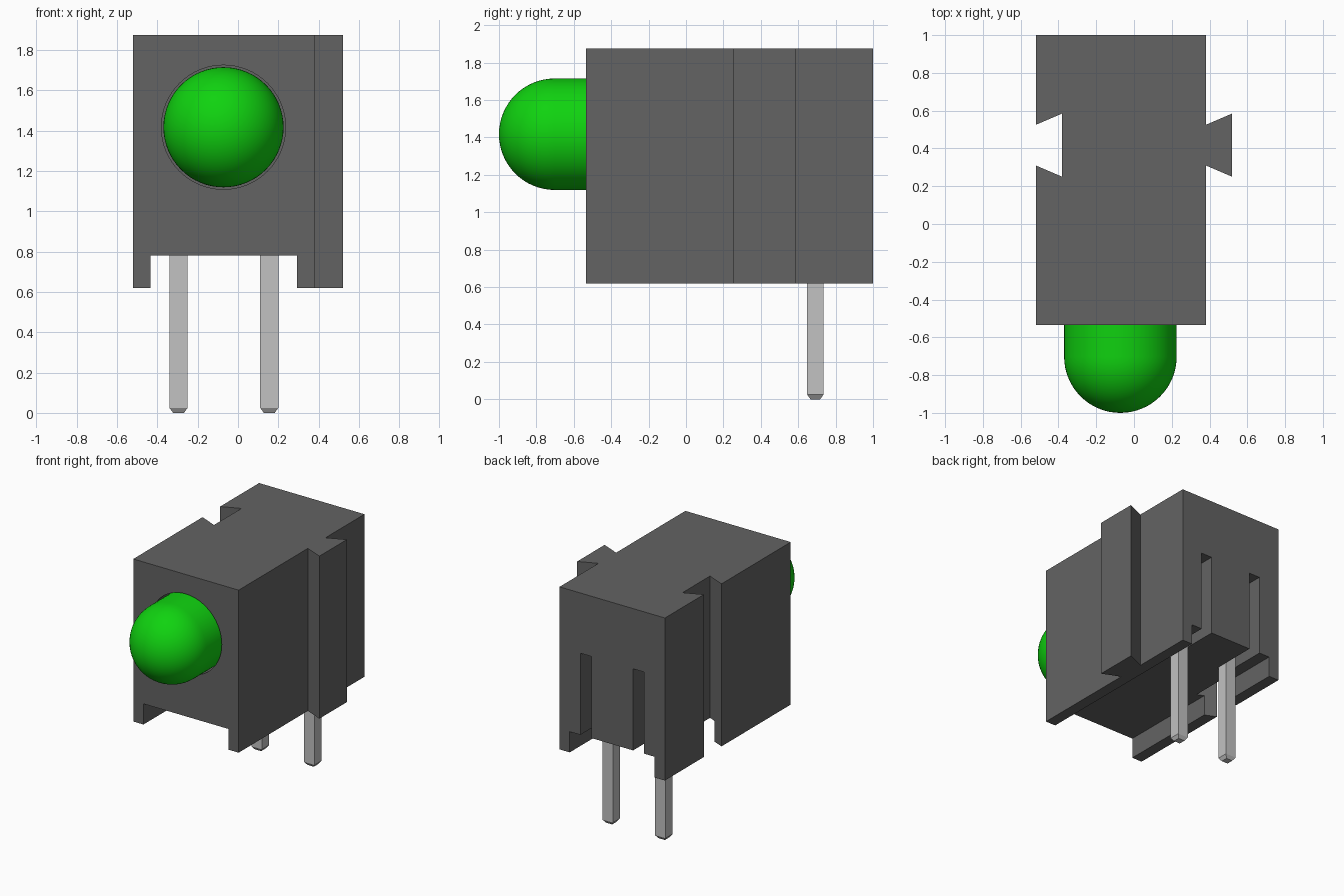
import bpy, bmesh, math
from mathutils import Vector

if "Cube" in bpy.data.objects:
    bpy.data.objects.remove(bpy.data.objects["Cube"])


def material(name, color):
    mat = bpy.data.materials.new(name)
    mat.use_nodes = True
    mat.diffuse_color = color
    mat.node_tree.nodes["Principled BSDF"].inputs["Base Color"].default_value = color
    return mat


housing_grey = material("housing grey", (0.125, 0.125, 0.125, 1))
lens_green = material("lens green", (0.005, 0.65, 0.005, 1))
lead_silver = material("lead silver", (0.54, 0.54, 0.54, 1))


def add_object(name, bm, mat):
    bmesh.ops.recalc_face_normals(bm, faces=bm.faces)
    mesh = bpy.data.meshes.new(name)
    bm.to_mesh(mesh)
    bm.free()
    mesh.materials.append(mat)
    obj = bpy.data.objects.new(name, mesh)
    bpy.context.collection.objects.link(obj)
    return obj


def add_box(bm, low, high):
    verts = bmesh.ops.create_cube(bm, size=1)["verts"]
    for v in verts:
        v.co = Vector([(a + b) / 2 + c * (b - a) for a, b, c in zip(low, high, v.co)])
    return verts


def lathe(name, profile, mat, center, steps):
    """Revolve (radius, y) points about the y axis through center."""
    bm = bmesh.new()
    cx, cz = center
    verts = [bm.verts.new((cx + r, y, cz)) for r, y in profile]
    edges = [bm.edges.new(pair) for pair in zip(verts, verts[1:])]
    bmesh.ops.spin(bm, geom=verts + edges, cent=(cx, 0, cz), axis=(0, 1, 0),
                   angle=math.tau, steps=steps, use_duplicate=False)
    bmesh.ops.remove_doubles(bm, verts=bm.verts, dist=0.0005)
    return add_object(name, bm, mat)


def cut(target, cutter):
    mod = target.modifiers.new("cut", "BOOLEAN")
    mod.operation, mod.solver, mod.object = "DIFFERENCE", "EXACT", cutter
    bpy.context.view_layer.objects.active = target
    bpy.ops.object.modifier_apply(modifier=mod.name)
    bpy.data.objects.remove(cutter)


LENS = (-0.072, 1.417)
LENS_R = 0.298
LEAD_X = (-0.295, 0.155)
BOTTOM, TOP, CHANNEL_TOP = 0.62, 1.875, 0.78

# Housing: plan outline with a dovetail rib on one side and its groove on the other
outline = [(-0.52, -0.535), (0.38, -0.535), (0.38, 0.31), (0.52, 0.25), (0.52, 0.585),
           (0.38, 0.525), (0.38, 1), (-0.52, 1), (-0.52, 0.525), (-0.38, 0.585),
           (-0.38, 0.25), (-0.52, 0.31)]
bm = bmesh.new()
base = bm.faces.new([bm.verts.new((x, y, BOTTOM)) for x, y in outline])
raised = bmesh.ops.extrude_face_region(bm, geom=[base])["geom"]
bmesh.ops.translate(bm, vec=(0, 0, TOP - BOTTOM),
                    verts=[g for g in raised if isinstance(g, bmesh.types.BMVert)])
housing = add_object("housing", bm, housing_grey)

# Channel along the underside
bm = bmesh.new()
add_box(bm, (-0.433, -1, 0.3), (0.293, 1.5, CHANNEL_TOP))
cut(housing, add_object("channel_cutter", bm, housing_grey))

# Lead slots open to the back and the underside
for x in LEAD_X:
    bm = bmesh.new()
    add_box(bm, (x - 0.047, 0.64, 0.5), (x + 0.047, 1.5, 1.41))
    cut(housing, add_object("slot_cutter", bm, housing_grey))

# Round bore for the lens
bore = [(0, -0.8), (0.308, -0.8), (0.308, 0.3), (0, 0.3)]
cut(housing, lathe("bore_cutter", bore, housing_grey, LENS, 64))

# Lens: cylinder with a domed tip
DOME_Y = -1 + LENS_R
dome = [(LENS_R * math.sin(a), DOME_Y - LENS_R * math.cos(a))
        for a in (math.pi / 2 * i / 16 for i in range(17))]
lens = lathe("lens", dome + [(LENS_R, 0.28), (0, 0.28)], lens_green, LENS, 64)
bpy.ops.object.select_all(action="DESELECT")
lens.select_set(True)
bpy.context.view_layer.objects.active = lens
bpy.ops.object.shade_smooth_by_angle(angle=math.radians(35))

# Leads: square pins with tapered tips
for side, x in zip(("right", "left"), LEAD_X):
    bm = bmesh.new()
    add_box(bm, (x - 0.045, 0.648, 0.025), (x + 0.045, 0.735, 1.4))
    foot = min(bm.faces, key=lambda f: f.calc_center_median().z)
    tip = bmesh.ops.extrude_face_region(bm, geom=[foot])["geom"]
    tip_verts = [g for g in tip if isinstance(g, bmesh.types.BMVert)]
    bmesh.ops.delete(bm, geom=[foot], context="FACES_ONLY")
    for v in tip_verts:
        v.co = (x + (v.co.x - x) * 0.6, 0.6915 + (v.co.y - 0.6915) * 0.6, 0)
    add_object(side + "_lead", bm, lead_silver)
